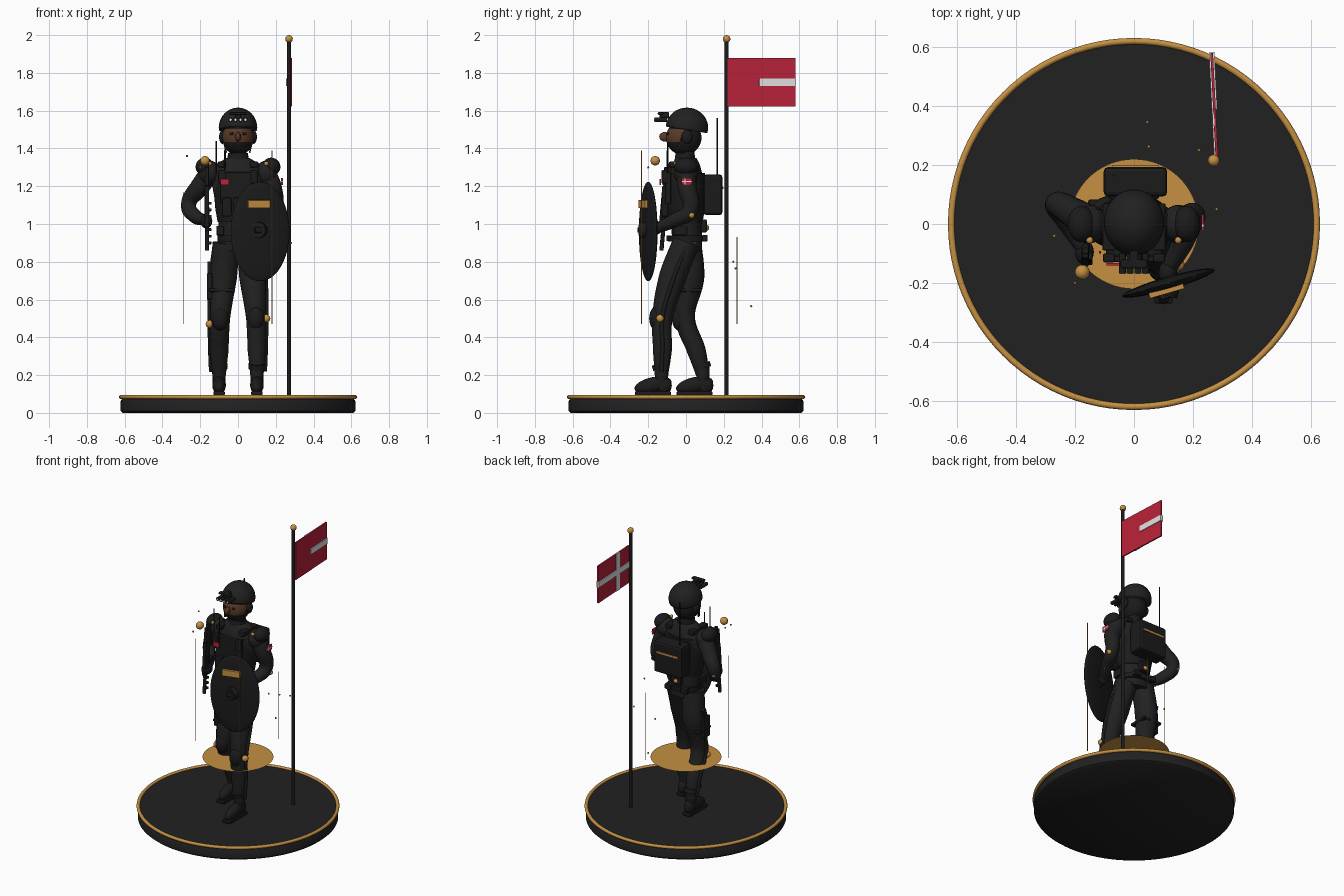
import bpy, bmesh, math
from mathutils import Vector

cube = bpy.data.objects.get("Cube")
if cube:
    bpy.data.objects.remove(cube, do_unlink=True)


def material(name, r, g, b):
    m = bpy.data.materials.new(name)
    m.use_nodes = True
    m.diffuse_color = (r, g, b, 1)
    m.node_tree.nodes["Principled BSDF"].inputs["Base Color"].default_value = (r, g, b, 1)
    return m


BLACK = material("black cloth", .015, .015, .015)
GEAR = material("dark gear", .011, .011, .011)
GOLD = material("gold", .56, .28, .055)
RED = material("red", .48, .016, .04)
WHITE = material("white", .75, .75, .75)
SKIN = material("brown skin", .10, .042, .02)


def finish(o, name, mat, smooth=True):
    o.name = name
    o.data.materials.clear()
    o.data.materials.append(mat)
    if smooth:
        bpy.ops.object.select_all(action="DESELECT")
        o.select_set(True)
        bpy.context.view_layer.objects.active = o
        bpy.ops.object.shade_smooth_by_angle(angle=math.radians(40))
    return o


def box(name, loc, size, mat=GEAR, rot=(0, 0, 0), bevel=.006):
    bpy.ops.mesh.primitive_cube_add(size=1, location=loc, rotation=rot)
    o = bpy.context.object
    o.scale = size
    bpy.ops.object.transform_apply(location=False, rotation=False, scale=True)
    if bevel and min(size) > .012:
        b = o.modifiers.new("soft edges", "BEVEL")
        b.width, b.segments = bevel, 2
    return finish(o, name, mat, False)


def ball(name, loc, size, mat=GEAR, rot=(0, 0, 0), seg=24):
    bpy.ops.mesh.primitive_uv_sphere_add(segments=seg, ring_count=seg // 2, radius=1, location=loc, rotation=rot)
    o = bpy.context.object
    o.scale = size if isinstance(size, tuple) else (size,) * 3
    bpy.ops.object.transform_apply(location=False, rotation=False, scale=True)
    return finish(o, name, mat)


def rod(name, a, b, r, mat=GEAR, sides=16):
    a, b = Vector(a), Vector(b)
    bpy.ops.mesh.primitive_cylinder_add(vertices=sides, radius=r, depth=(b - a).length, location=(a + b) / 2)
    o = bpy.context.object
    o.rotation_euler = (b - a).to_track_quat("Z", "Y").to_euler()
    return finish(o, name, mat)


def limb(name, pts, mat=BLACK):
    """Smooth tapering tube through (x, y, z, radius) points."""
    c = bpy.data.curves.new(name, "CURVE")
    c.dimensions, c.bevel_depth, c.bevel_resolution, c.use_fill_caps = "3D", 1, 5, True
    s = c.splines.new("BEZIER")
    s.bezier_points.add(len(pts) - 1)
    for p, (x, y, z, r) in zip(s.bezier_points, pts):
        p.co, p.radius = (x, y, z), r
        p.handle_left_type = p.handle_right_type = "AUTO"
    o = bpy.data.objects.new(name, c)
    bpy.context.collection.objects.link(o)
    bpy.ops.object.select_all(action="DESELECT")
    o.select_set(True)
    bpy.context.view_layer.objects.active = o
    bpy.ops.object.convert(target="MESH")
    return finish(bpy.context.object, name, mat)


def loft(name, rings, mat=BLACK, n=40):
    """Stacked ellipses (z, rx, ry, centre y)."""
    bm = bmesh.new()
    loops = [[bm.verts.new((rx * math.cos(k * math.tau / n), cy + ry * math.sin(k * math.tau / n), z))
              for k in range(n)] for z, rx, ry, cy in rings]
    for lo, hi in zip(loops, loops[1:]):
        for k in range(n):
            bm.faces.new((lo[k], lo[(k + 1) % n], hi[(k + 1) % n], hi[k]))
    bm.faces.new(loops[0][::-1])
    bm.faces.new(loops[-1])
    me = bpy.data.meshes.new(name)
    bm.to_mesh(me)
    bm.free()
    o = bpy.data.objects.new(name, me)
    bpy.context.collection.objects.link(o)
    return finish(o, name, mat)


# Display base, gold rim and floating disc
loft("base", [(0, .61, .61, 0), (.01, .622, .622, 0), (.062, .622, .622, 0), (.072, .615, .615, 0),
              (.085, .615, .615, 0)], BLACK, 96)
bpy.ops.mesh.primitive_torus_add(major_radius=.619, minor_radius=.011, major_segments=96, minor_segments=12,
                                 location=(0, 0, .084))
finish(bpy.context.object, "base_rim", GOLD)
bpy.ops.mesh.primitive_circle_add(vertices=64, radius=.22, fill_type="NGON", location=(0, 0, .42))
finish(bpy.context.object, "floating_disc", GOLD, False)

# Flag
rod("flag_pole", (.27, .215, .08), (.27, .215, 1.97), .011)
ball("pole_finial", (.27, .215, 1.98), .02, GOLD)
lean = (0, 0, .05)
box("flag", (.272, .4, 1.75), (.009, .36, .255), RED, lean)
box("flag_bar_inner", (.266, .4, 1.75), (.006, .362, .04), WHITE, lean)
box("flag_bar_upright", (.269, .352, 1.75), (.006, .04, .256), WHITE, lean)
box("flag_bar_outer", (.2725, .485, 1.75), (.009, .195, .04), WHITE, lean)

# Legs: left strides forward, right trails
for side, s, y in (("left", 1, (0, -.07, -.125, -.125, -.13)), ("right", -1, (.01, .025, -.005, .055, .09))):
    xs, zs, rs = (.062, .078, .095, .1, .1), (.9, .72, .5, .33, .2), (.072, .073, .053, .05, .036)
    limb(side + "_trouser", [(s * x, yy, z, r) for x, yy, z, r in zip(xs, y, zs, rs)])
    ya = y[-1]
    rod(side + "_boot_shaft", (s * .1, ya, .13), (s * .1, ya, .26), .034)
    ball(side + "_boot", (s * .1, ya - .045, .147), (.036, .1, .042), GEAR, (.22, 0, 0))
    ball(side + "_heel", (s * .1, ya + .01, .145), (.034, .045, .05))
    box(side + "_sole", (s * .1, ya - .045, .103), (.06, .19, .024))
    rod(side + "_boot_cuff", (s * .1, ya, .235), (s * .1, ya - .008, .262), .045)
    ball(side + "_knee_pad", (s * .095, y[2] - .03, .5), (.045, .04, .065))
    ball(side + "_knee_joint", (s * .15, y[2] - .012, .5 if s > 0 else .47), .021, GOLD)
    limb(side + "_leg_brace", [(s * x, yy, z, .011) for x, yy, z in
                               zip((.125, .147, .15, .148, .143), y, (.88, .7, .5, .35, .22))], GEAR)
box("holster", (-.15, .005, .67), (.03, .07, .14))
box("holster_grip", (-.15, .02, .765), (.025, .035, .07), rot=(-.3, 0, 0))
box("thigh_strap", (-.085, .015, .65), (.14, .135, .018))

# Torso, belt and vest
loft("torso", [(.86, .1, .075, .01), (.94, .1, .08, .005), (1.03, .105, .08, 0), (1.14, .125, .09, 0),
               (1.25, .145, .09, 0), (1.31, .125, .075, 0), (1.35, .06, .055, 0)])
loft("belt", [(.908, .108, .1, .005), (.94, .108, .1, .005)], GEAR)
loft("collar", [(1.32, .062, .058, -.005), (1.375, .052, .05, -.005)], GEAR)
loft("vest", [(1.01, .108, .088, 0), (1.08, .12, .1, 0), (1.2, .13, .104, 0), (1.27, .122, .1, 0)], GEAR)
box("chest_plate", (0, -.095, 1.19), (.19, .03, .17))
for k in (-1, 0, 1):
    box("magazine_pouch", (k * .06, -.112, 1.09), (.05, .035, .1))
for s in (-1, 1):
    box("shoulder_strap", (s * .085, -.01, 1.315), (.045, .16, .03))
    box("belt_pouch", (s * .095, -.03, .965), (.04, .07, .05))
    box("chest_radio", (s * .085, -.115, 1.25), (.04, .03, .07))
    box("belt_back_pouch", (s * .06, .1, .925), (.05, .03, .035))
box("chest_badge", (-.07, -.136, 1.222), (.045, .008, .03), RED)
box("belt_buckle", (0, -.098, .925), (.05, .012, .03))
rod("radio_antenna", (-.115, -.096, 1.27), (-.115, -.096, 1.44), .004)
rod("short_antenna", (-.07, -.1, 1.27), (-.07, -.1, 1.39), .004)

# Backpack
box("backpack", (.005, .143, 1.155), (.215, .1, .215), bevel=.015)
box("backpack_stripe", (.005, .194, 1.19), (.16, .008, .012), GOLD)
rod("backpack_antenna", (-.068, .165, 1.25), (-.068, .165, 1.56), .004)
box("back_pouch", (0, .095, .99), (.07, .03, .07))
ball("back_pouch_stud", (0, .108, .98), .015, GOLD)

# Arms
limb("right_arm", [(-.135, 0, 1.285, .055), (-.2, .035, 1.2, .052), (-.262, .065, 1.1, .04),
                   (-.225, .01, 1.04, .038), (-.175, -.075, 1.02, .028)])
limb("left_arm", [(.135, 0, 1.285, .055), (.178, .005, 1.2, .052), (.195, .02, 1.07, .043),
                  (.165, -.06, 1.02, .038), (.12, -.145, .98, .028)])
for side, s, hand, elbow in (("right", -1, (-.168, -.095, 1.015), (-.272, .085, 1.085)),
                             ("left", 1, (.115, -.165, .98), (.225, .03, 1.047))):
    ball(side + "_shoulder", (s * .15, 0, 1.27), (.06, .065, .065), BLACK)
    ball(side + "_shoulder_pad", (s * .178, 0, 1.305), (.048, .062, .045), GEAR, (0, s * .7, 0))
    ball(side + "_shoulder_stud", (s * .15, -.055, 1.32), .012, GOLD)
    ball(side + "_glove", hand, (.032, .042, .038))
    ball(side + "_elbow_joint", elbow, .016, GOLD)
box("sleeve_flag", (.232, .005, 1.225), (.008, .055, .036), RED)
box("sleeve_flag_bar", (.234, .005, 1.225), (.007, .056, .007), WHITE)
box("sleeve_flag_upright", (.234, -.005, 1.225), (.007, .007, .037), WHITE)

# Head: skin shows in a band around the eyes
head = ball("head", (0, -.012, 1.457), (.083, .094, .092), GEAR, seg=48)
head.data.materials.append(SKIN)
for p in head.data.polygons:
    c = p.center
    if -.02 < c.z < .05 and c.y < .02:
        p.material_index = 1
ball("nose", (0, -.112, 1.462), (.015, .03, .025), SKIN)
for s in (-1, 1):
    ball("eye", (s * .033, -.096, 1.478), (.012, .007, .007), GEAR)
    ball("ear_cup", (s * .082, .005, 1.46), (.018, .03, .036))
    box("chin_strap", (s * .072, -.035, 1.42), (.008, .012, .09), rot=(-.35, s * .25, 0))
rod("neck", (0, 0, 1.33), (0, 0, 1.42), .045, BLACK)

# Helmet: ellipsoid shell trimmed along a tilted brim
helmet = ball("helmet", (0, .005, 1.51), (.102, .112, .106), BLACK, seg=40)
bm = bmesh.new()
bm.from_mesh(helmet.data)
bmesh.ops.bisect_plane(bm, geom=bm.verts[:] + bm.edges[:] + bm.faces[:], plane_co=(0, 0, -.012),
                       plane_no=(0, .16, 1), clear_inner=True)
bmesh.ops.holes_fill(bm, edges=[e for e in bm.edges if e.is_boundary])
bm.to_mesh(helmet.data)
bm.free()
box("goggle_mount", (0, -.115, 1.575), (.03, .05, .035))
box("goggle_bridge", (0, -.135, 1.585), (.09, .03, .015))
for x in (-.039, -.013, .013, .039):
    rod("goggle_tube", (x, -.1, 1.552), (x, -.168, 1.552), .012)
    rod("goggle_lens", (x, -.167, 1.552), (x, -.17, 1.552), .006, WHITE)

# Shield, yawed outward
yaw = (0, 0, .28)
ball("shield", (.117, -.2, .96), (.162, .022, .263), GEAR, yaw, 48)
box("shield_plate", (.11, -.226, 1.105), (.122, .02, .042), GOLD, yaw, .002)
rod("shield_boss", (.115, -.2, .968), (.104, -.242, .968), .043)
box("shield_foot", (.108, -.238, .968), (.045, .03, .03), rot=yaw)
rod("shield_grip", (.13, -.178, .92), (.13, -.178, 1.04), .01)

# Rifle slung upright beside the right hand
tilt = (-.087, 0, 0)
box("rifle_body", (-.165, -.11, 1.09), (.024, .05, .22), rot=tilt)
rod("rifle_barrel", (-.165, -.13, .86), (-.165, -.09, 1.32), .011)
box("rifle_stock", (-.165, -.095, 1.25), (.022, .05, .1), rot=tilt)
box("rifle_magazine", (-.16, -.075, 1.07), (.018, .06, .035), rot=(.3, 0, 0))
for k in range(7):
    box("rifle_rail_tooth", (-.157, -.127 + k * .003, .9 + k * .035), (.032, .022, .014), rot=tilt, bevel=.002)
ball("floating_orb", (-.175, -.163, 1.335), .025, GOLD)

# Thin light columns and drifting sparks
for x, y, top in ((.18, -.235, 1.39), (-.29, -.05, 1.17), (.115, .27, .93)):
    rod("light_column", (x, y, .47), (x, y, top), .002, GOLD, 6)
for p in ((.045, .345, .565), (.05, .262, .765), (.22, .25, .8), (.28, .05, .9), (-.27, -.04, 1.36),
          (-.2, -.2, 1.3)):
    ball("spark", p, .006, GOLD, seg=8)
